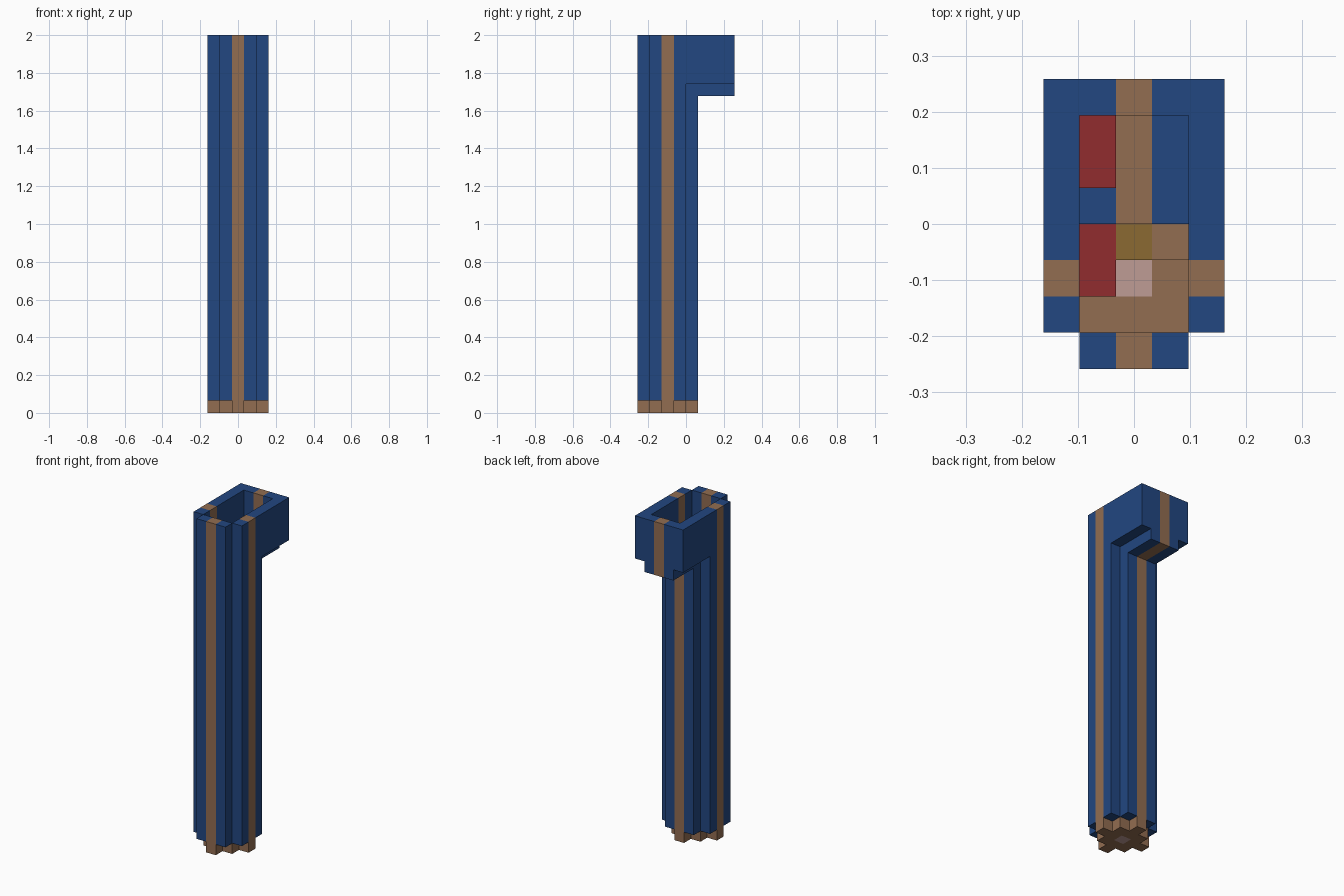
import bpy
import bmesh

cube = bpy.data.objects.get("Cube")
if cube:
    bpy.data.objects.remove(cube, do_unlink=True)

U = 2 / 31          # edge of one block
TRAY, TOP = 27, 31  # tray floor level and rim level, in blocks


def material(name, rgb):
    lin = [((c / 255 + 0.055) / 1.055) ** 2.4 for c in rgb] + [1.0]
    m = bpy.data.materials.new(name)
    m.use_nodes = True
    m.diffuse_color = lin
    m.node_tree.nodes["Principled BSDF"].inputs["Base Color"].default_value = lin
    return m


blue = material("blue", (34, 71, 129))
brown = material("brown", (146, 109, 81))
red = material("red", (145, 44, 46))
gold = material("gold", (139, 106, 50))
pink = material("pink", (191, 156, 149))


def part(name, mat, *boxes):
    """One object from boxes given as x, y and z ranges in blocks."""
    bm = bmesh.new()
    for xs, ys, zs in boxes:
        new = bmesh.ops.create_cube(bm, size=1)["verts"]
        for v in new:
            v.co = ((xs[v.co.x > 0] - 2.5) * U,
                    (ys[v.co.y > 0] - 4) * U,
                    zs[v.co.z > 0] * U)
    mesh = bpy.data.meshes.new(name)
    bm.to_mesh(mesh)
    bm.free()
    mesh.materials.append(mat)
    obj = bpy.data.objects.new(name, mesh)
    bpy.context.collection.objects.link(obj)
    return obj


def striped_wall(name, x0, y0, height):
    """Three-block wall across x with a brown middle strip."""
    part(name, blue, *[((x, x + 1), (y0, y0 + 1), height) for x in (x0, x0 + 2)])
    part(name + "_stripe", brown, ((x0 + 1, x0 + 2), (y0, y0 + 1), height))


# Cross-shaped base with a pale centre
part("base", brown,
     ((1, 4), (1, 2), (0, 1)), ((1, 4), (3, 4), (0, 1)),
     ((1, 2), (2, 3), (0, 1)), ((3, 4), (2, 3), (0, 1)),
     ((2, 3), (0, 1), (0, 1)), ((2, 3), (4, 5), (0, 1)),
     ((0, 1), (2, 3), (0, 1)), ((4, 5), (2, 3), (0, 1)))
part("base_centre", pink, ((2, 3), (2, 3), (0, 1)))

# Front and back shaft walls
striped_wall("front_wall", 1, 0, (1, TOP))
striped_wall("back_wall", 1, 4, (1, TRAY))

# Side shaft walls, running on above as the tray sides
for side, x in (("right", 0), ("left", 4)):
    xs = (x, x + 1)
    part(side + "_wall", blue,
         (xs, (1, 2), (1, TOP)), (xs, (3, 4), (1, TOP)), (xs, (4, 7), (TRAY, TOP)))
    part(side + "_wall_stripe", brown, (xs, (2, 3), (1, TOP)))

# Tray floor and tray back
part("tray_floor", blue, *[((x, x + 1), (5, 8), (TRAY - 1, TRAY)) for x in (1, 3)])
part("tray_floor_stripe", brown, ((2, 3), (5, 8), (TRAY - 1, TRAY)))
part("tray_back", blue, *[(xs, (7, 8), (TRAY, TOP)) for xs in ((0, 2), (3, 5))])
part("tray_back_stripe", brown, ((2, 3), (7, 8), (TRAY, TOP)))
part("tray_patch", red, ((1, 2), (5, 7), (TRAY, TRAY + 0.1)))

# Contents at the bottom of the shaft
part("inner_red_block", red, ((1, 2), (2, 4), (1, 2)))
part("inner_gold_block", gold, ((2, 3), (3, 4), (1, 2)))
part("inner_brown_block", brown, ((3, 4), (3, 4), (1, 2)))
